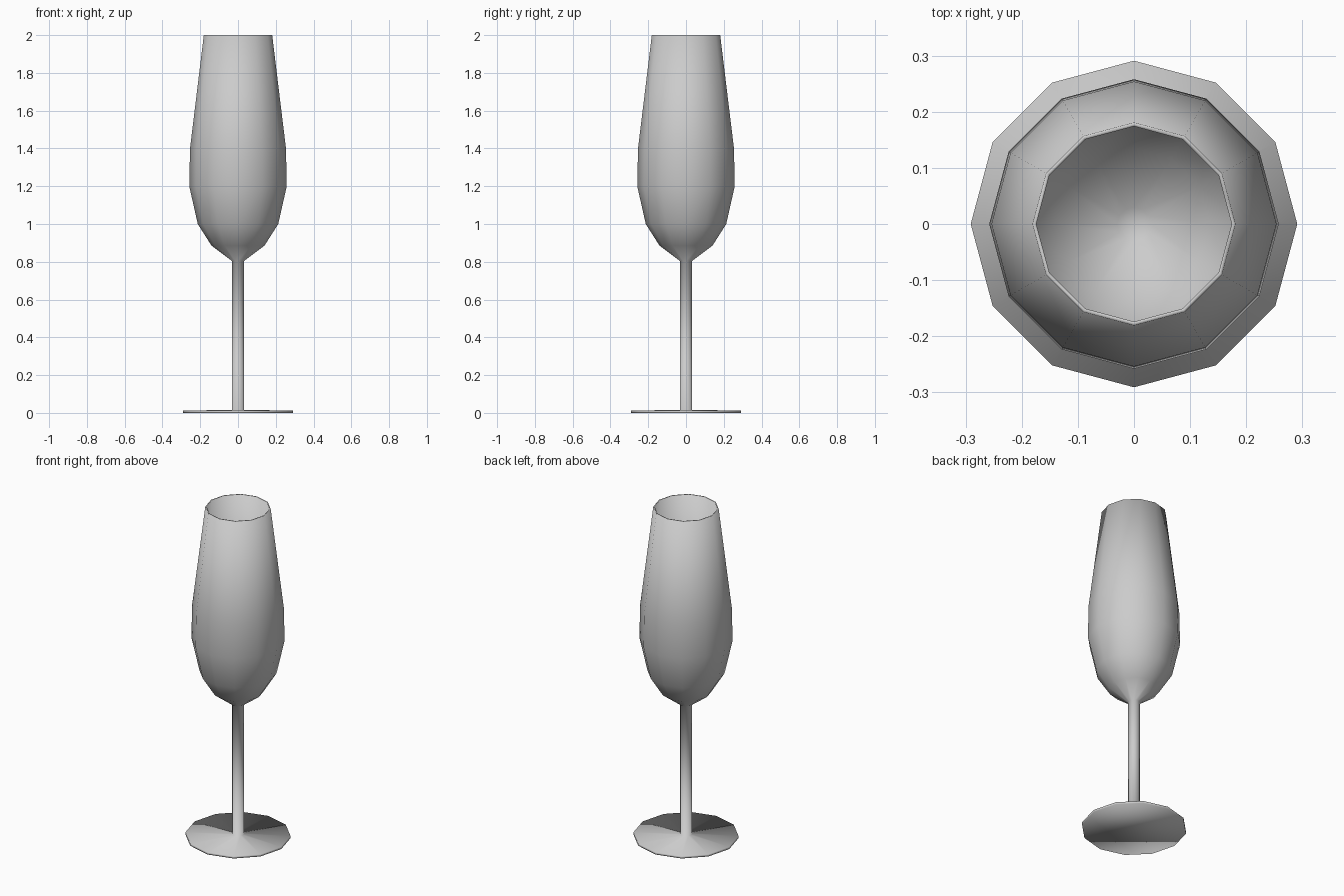
import bpy, bmesh
from math import cos, sin, pi

if "Cube" in bpy.data.objects:
    bpy.data.objects.remove(bpy.data.objects["Cube"])

SIDES = 12


def lathe(name, profile):
    """Revolve (radius, z) points about z; a radius of 0 closes with a pole, open start is capped."""
    bm = bmesh.new()
    rings = []
    for r, z in profile:
        if r == 0:
            rings.append([bm.verts.new((0, 0, z))] * SIDES)
        else:
            rings.append([bm.verts.new((r * cos(2 * pi * i / SIDES), r * sin(2 * pi * i / SIDES), z))
                          for i in range(SIDES)])
    bm.faces.new(rings[0][::-1])
    for a, b in zip(rings, rings[1:]):
        for i in range(SIDES):
            j = (i + 1) % SIDES
            bm.faces.new(dict.fromkeys((a[i], a[j], b[j], b[i])))
    bmesh.ops.recalc_face_normals(bm, faces=bm.faces)
    for f in bm.faces:
        f.smooth = True
    mesh = bpy.data.meshes.new(name)
    bm.to_mesh(mesh)
    bm.free()
    obj = bpy.data.objects.new(name, mesh)
    bpy.context.collection.objects.link(obj)
    return obj


foot_and_stem = [(0.291, 0), (0.291, 0.013), (0.033, 0.015), (0.033, 0.805)]
bowl_outside = [(0.14, 0.885), (0.213, 1.0), (0.258, 1.2), (0.254, 1.4), (0.181, 2.0)]
bowl_inside = [(0.174, 2.0), (0.247, 1.4), (0.251, 1.2), (0.206, 1.003),
               (0.135, 0.892), (0.03, 0.815), (0, 0.812)]

# One continuous glass: foot, stem, bowl outside, rim, bowl inside
lathe("flute_glass", foot_and_stem + bowl_outside + bowl_inside)
